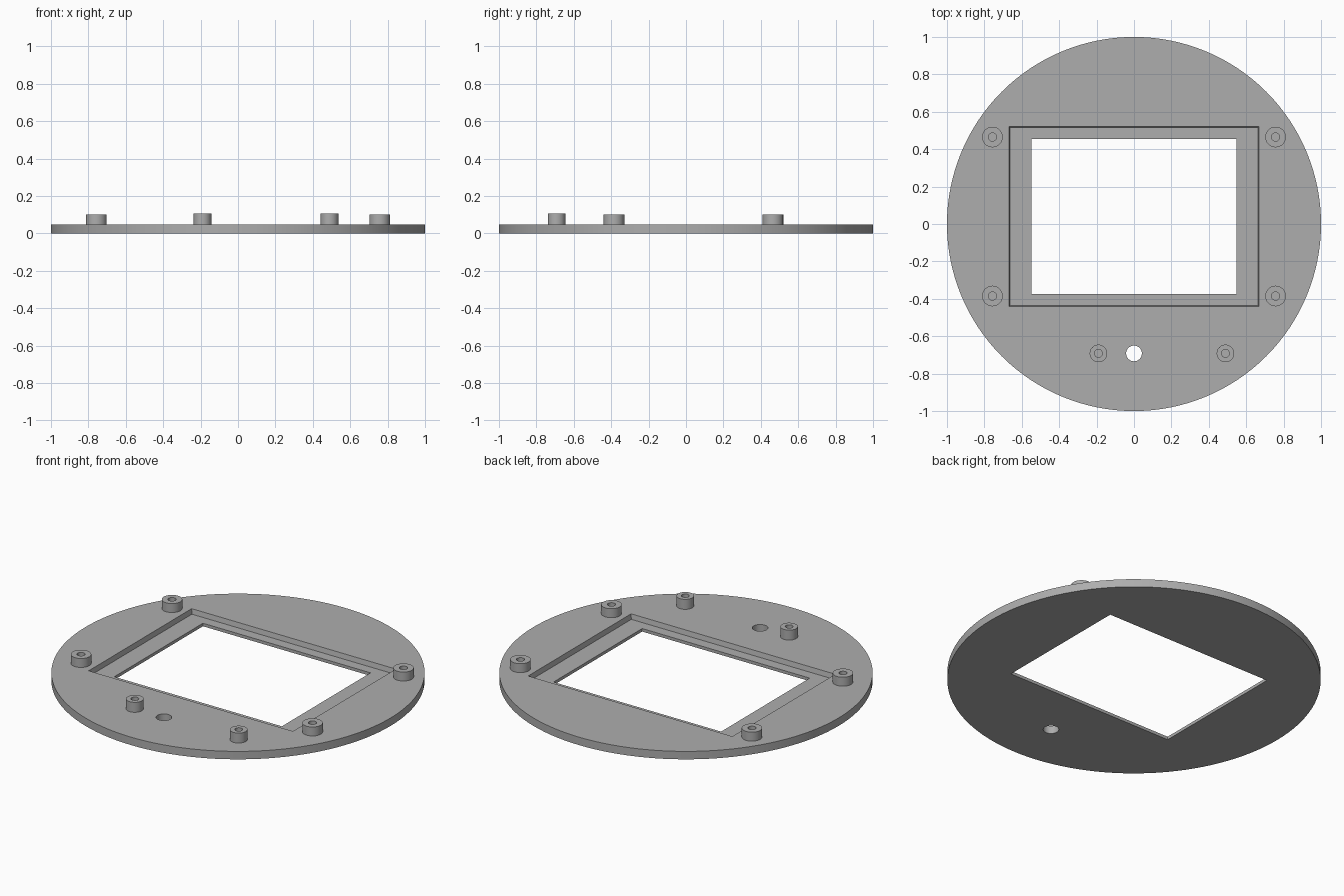
import bpy, bmesh, math

if "Cube" in bpy.data.objects:
    bpy.data.objects.remove(bpy.data.objects["Cube"])

T = 0.047          # plate thickness
FLOOR = 0.018      # height of the ledge inside the recess

grey = bpy.data.materials.new("grey plastic")
grey.diffuse_color = (0.42, 0.42, 0.42, 1)
grey.use_nodes = True
grey.node_tree.nodes["Principled BSDF"].inputs["Base Color"].default_value = grey.diffuse_color


def make_object(name, bm):
    bmesh.ops.recalc_face_normals(bm, faces=bm.faces)
    mesh = bpy.data.meshes.new(name)
    bm.to_mesh(mesh)
    bm.free()
    mesh.materials.append(grey)
    ob = bpy.data.objects.new(name, mesh)
    bpy.context.collection.objects.link(ob)
    return ob


def smooth(ob):
    bpy.ops.object.select_all(action='DESELECT')
    ob.select_set(True)
    bpy.context.view_layer.objects.active = ob
    bpy.ops.object.shade_smooth_by_angle(angle=math.radians(30))


def loft(name, lower, upper):
    """Closed solid between two matching point loops."""
    bm = bmesh.new()
    a = [bm.verts.new(p) for p in lower]
    b = [bm.verts.new(p) for p in upper]
    bm.faces.new(a)
    bm.faces.new(b)
    for i in range(len(a)):
        j = (i + 1) % len(a)
        bm.faces.new((a[i], a[j], b[j], b[i]))
    return make_object(name, bm)


def circle(x, y, z, r, n):
    return [(x + r * math.cos(2 * math.pi * i / n),
             y + r * math.sin(2 * math.pi * i / n), z) for i in range(n)]


def rect(hx, y0, y1, z):
    return [(-hx, y0, z), (hx, y0, z), (hx, y1, z), (-hx, y1, z)]


def post(name, x, y, r, hole, top, n=48):
    """Hollow screw post standing on the plate."""
    bm = bmesh.new()
    profile = [(r, T), (r, top), (hole, top), (hole, T)]
    rings = [[bm.verts.new(p) for p in circle(x, y, z, rad, n)] for rad, z in profile]
    for k in range(4):
        a, b = rings[k], rings[(k + 1) % 4]
        for i in range(n):
            j = (i + 1) % n
            bm.faces.new((a[i], a[j], b[j], b[i]))
    smooth(make_object(name, bm))


# Round base plate
plate = loft("base_plate", circle(0, 0, 0, 1, 128), circle(0, 0, T, 1, 128))

# Cutters: window, slightly tapered recess, small round hole
cutters = [
    loft("window_cutter", rect(0.548, -0.373, 0.455, -0.1), rect(0.548, -0.373, 0.455, 0.2)),
    loft("recess_cutter", rect(0.662, -0.435, 0.515, FLOOR), rect(0.668, -0.441, 0.521, T + 0.001)),
    loft("hole_cutter", circle(0, -0.692, -0.1, 0.042, 48), circle(0, -0.692, 0.2, 0.042, 48)),
]
bpy.context.view_layer.objects.active = plate
for c in cutters:
    mod = plate.modifiers.new(c.name, 'BOOLEAN')
    mod.operation = 'DIFFERENCE'
    mod.solver = 'EXACT'
    mod.object = c
    bpy.ops.object.modifier_apply(modifier=mod.name)
for c in cutters:
    bpy.data.objects.remove(c)
smooth(plate)

# Four corner posts around the window
for side, sx in (("left", -1), ("right", 1)):
    for end, y in (("back", 0.465), ("front", -0.385)):
        post(f"corner_post_{end}_{side}", sx * 0.757, y, 0.055, 0.022, 0.1)

# Two taller, thinner posts near the front
post("front_post_left", -0.19, -0.692, 0.047, 0.021, 0.106)
post("front_post_right", 0.489, -0.692, 0.047, 0.021, 0.106)
